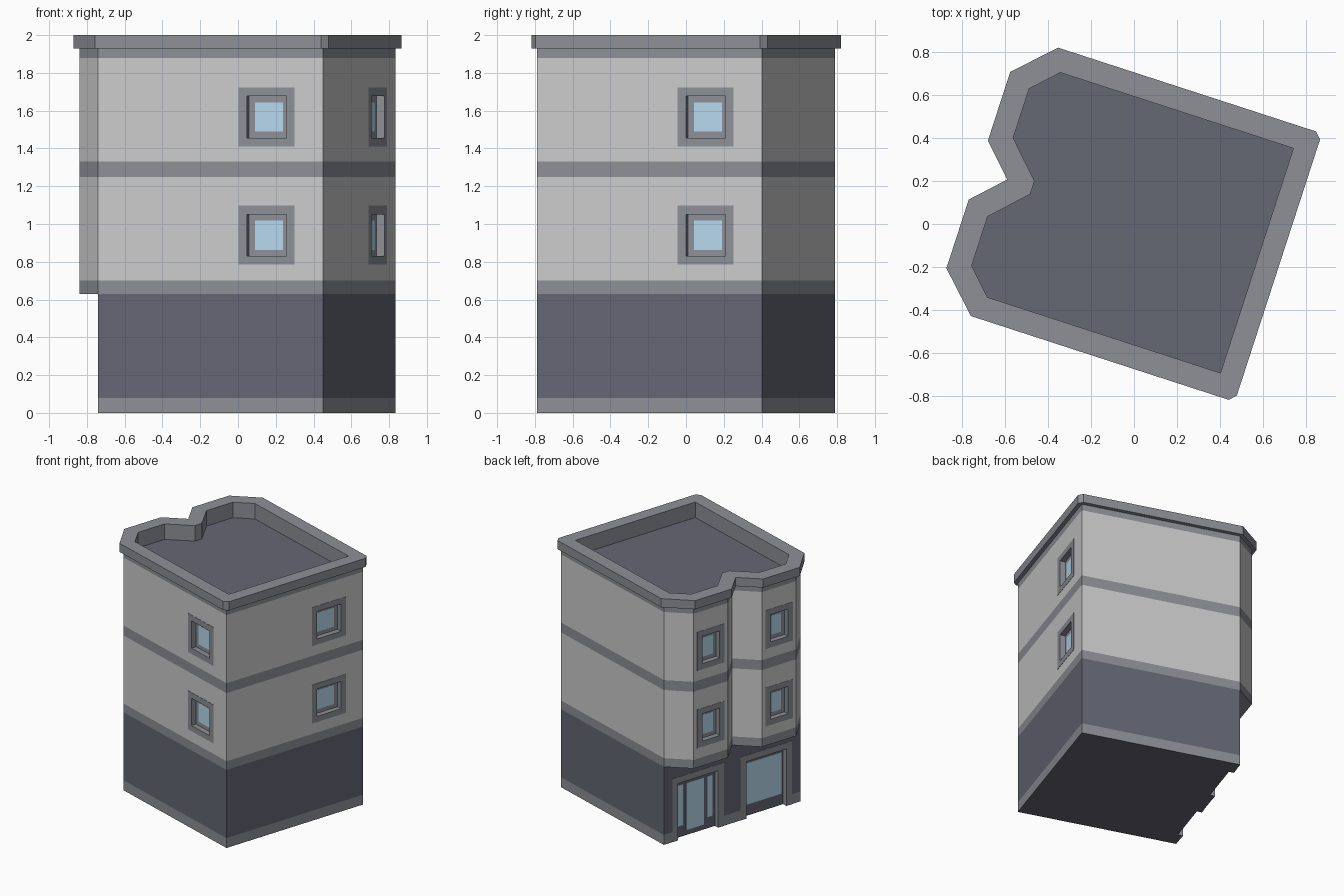
import bpy, bmesh
from math import radians
from mathutils import Matrix, Vector

if "Cube" in bpy.data.objects:
    bpy.data.objects.remove(bpy.data.objects["Cube"])

PLACE = Matrix.Translation((0.0475, 0, 0)) @ Matrix.Rotation(radians(-18), 4, 'Z')


def material(name, rgb):
    m = bpy.data.materials.new(name)
    m.diffuse_color = (*rgb, 1)
    m.use_nodes = True
    m.node_tree.nodes["Principled BSDF"].inputs["Base Color"].default_value = m.diffuse_color
    return m


WALL, TRIM, DARK, GLASS = 0, 1, 2, 3
MATS = [material("wall_grey", (0.60, 0.60, 0.60)), material("trim_grey", (0.27, 0.28, 0.31)),
        material("dark_slate", (0.13, 0.135, 0.175)), material("glass_blue", (0.48, 0.69, 0.86))]


def finish(name, bm):
    bmesh.ops.recalc_face_normals(bm, faces=bm.faces[:])
    me = bpy.data.meshes.new(name)
    bm.to_mesh(me)
    bm.free()
    for m in MATS:
        me.materials.append(m)
    ob = bpy.data.objects.new(name, me)
    bpy.context.collection.objects.link(ob)
    ob.matrix_world = PLACE
    return ob


def outline(half):
    # mirror half a plan outline about the centre line
    return half + [(x, -y) for x, y in reversed(half)]


def box(bm, spot, x0, x1, z0, z1, d0, d1, mat):
    # box on a facade: x along the wall, d outwards from it
    (ox, oy), ang = spot
    m = (Matrix.Translation((ox, oy, 0)) @ Matrix.Rotation(radians(ang), 4, 'Z')
         @ Matrix.Translation(((x0 + x1) / 2, -(d0 + d1) / 2, (z0 + z1) / 2))
         @ Matrix.Diagonal((x1 - x0, d1 - d0, z1 - z0, 1)))
    vs = bmesh.ops.create_cube(bm, size=1, matrix=m)["verts"]
    for f in {f for v in vs for f in v.link_faces}:
        f.material_index = mat


# plan outlines: square ground floor, bayed upper floors, parapet outside and inside
square = outline([(.625, .625), (.625, .625), (-.625, .625), (-.625, .469), (-.625, .156), (-.625, 0)])
bays = outline([(.625, .625), (.625, .625), (-.625, .625), (-.781, .469), (-.781, .156), (-.625, 0)])
lip = outline([(.656, .626), (.626, .656), (-.634, .656), (-.811, .48), (-.811, .144), (-.669, 0)])
inner = outline([(.551, .549), (.551, .549), (-.588, .549), (-.703, .433), (-.703, .192), (-.547, .032)])

# building shell, each ring with the colour of the band below it
rings = [(square, 0, DARK), (square, .08, TRIM), (square, .63, DARK), (bays, .63, TRIM),
         (bays, .70, TRIM), (bays, 1.25, WALL), (bays, 1.33, TRIM), (bays, 1.88, WALL),
         (bays, 1.93, TRIM), (lip, 1.93, TRIM), (lip, 2, TRIM), (inner, 2, TRIM), (inner, 1.875, TRIM)]
bm = bmesh.new()
loops = [[bm.verts.new((x, y, z)) for x, y in pts] for pts, z, _ in rings]
for k in range(1, len(rings)):
    a, b = loops[k - 1], loops[k]
    for i in range(len(a)):
        j = (i + 1) % len(a)
        bm.faces.new((a[i], a[j], b[j], b[i])).material_index = rings[k][2]
for ring in (loops[0], loops[-1]):
    bm.faces.new(ring).material_index = DARK
bmesh.ops.remove_doubles(bm, verts=bm.verts[:], dist=1e-4)
shell = finish("building_shell", bm)

# window positions: (spot, half width of surround)
windows = [(((.3125, -.625), 0), .156), (((.625, .3125), 90), .156),
           (((-.781, .3125), -90), .125), (((-.781, -.3125), -90), .125)]
door, shop = ((-.625, .3125), -90), ((-.625, -.3125), -90)
cut, surrounds, panes = bmesh.new(), bmesh.new(), bmesh.new()
DEEP, PROUD = -.04, .002

# upper windows: recess, flush surround and pane
for spot, w in windows:
    h = w - .046
    for zc in (.9415, 1.5665):
        box(cut, spot, -h, h, zc - .11, zc + .11, DEEP, .05, TRIM)
        for s in (-1, 1):
            x0, x1 = sorted((s * h, s * w))
            box(surrounds, spot, x0, x1, zc - .156, zc + .156, -.01, PROUD, TRIM)
            z0, z1 = sorted((zc + s * .11, zc + s * .156))
            box(surrounds, spot, -h, h, z0, z1, -.01, PROUD, TRIM)
        g = h - .032
        box(panes, spot, -g, g, zc - .078, zc + .078, DEEP - .01, DEEP + PROUD, GLASS)

# street openings: recess down to the ground with a three-sided surround
for spot in (door, shop):
    box(cut, spot, -.184, .184, -.05, .46, DEEP, .05, TRIM)
    box(surrounds, spot, -.235, -.184, 0, .51, -.01, PROUD, TRIM)
    box(surrounds, spot, .184, .235, 0, .51, -.01, PROUD, TRIM)
    box(surrounds, spot, -.184, .184, .46, .51, -.01, PROUD, TRIM)
    box(surrounds, spot, -.184, .184, 0, .46, DEEP - .01, DEEP + PROUD, DARK)
for x0, x1, z0 in ((-.16, -.108, .09), (-.08, .08, .04), (.108, .16, .09)):
    box(panes, door, x0, x1, z0, .42, DEEP - .01, DEEP + 2 * PROUD, GLASS)
box(panes, shop, -.165, .165, .09, .425, DEEP - .01, DEEP + 2 * PROUD, GLASS)

finish("opening_surrounds", surrounds)
finish("glass_panes", panes)
cutter = finish("opening_cutter", cut)
cutter.hide_render = True
cutter.hide_viewport = True
mod = shell.modifiers.new("openings", 'BOOLEAN')
mod.operation = 'DIFFERENCE'
mod.solver = 'EXACT'
mod.object = cutter
